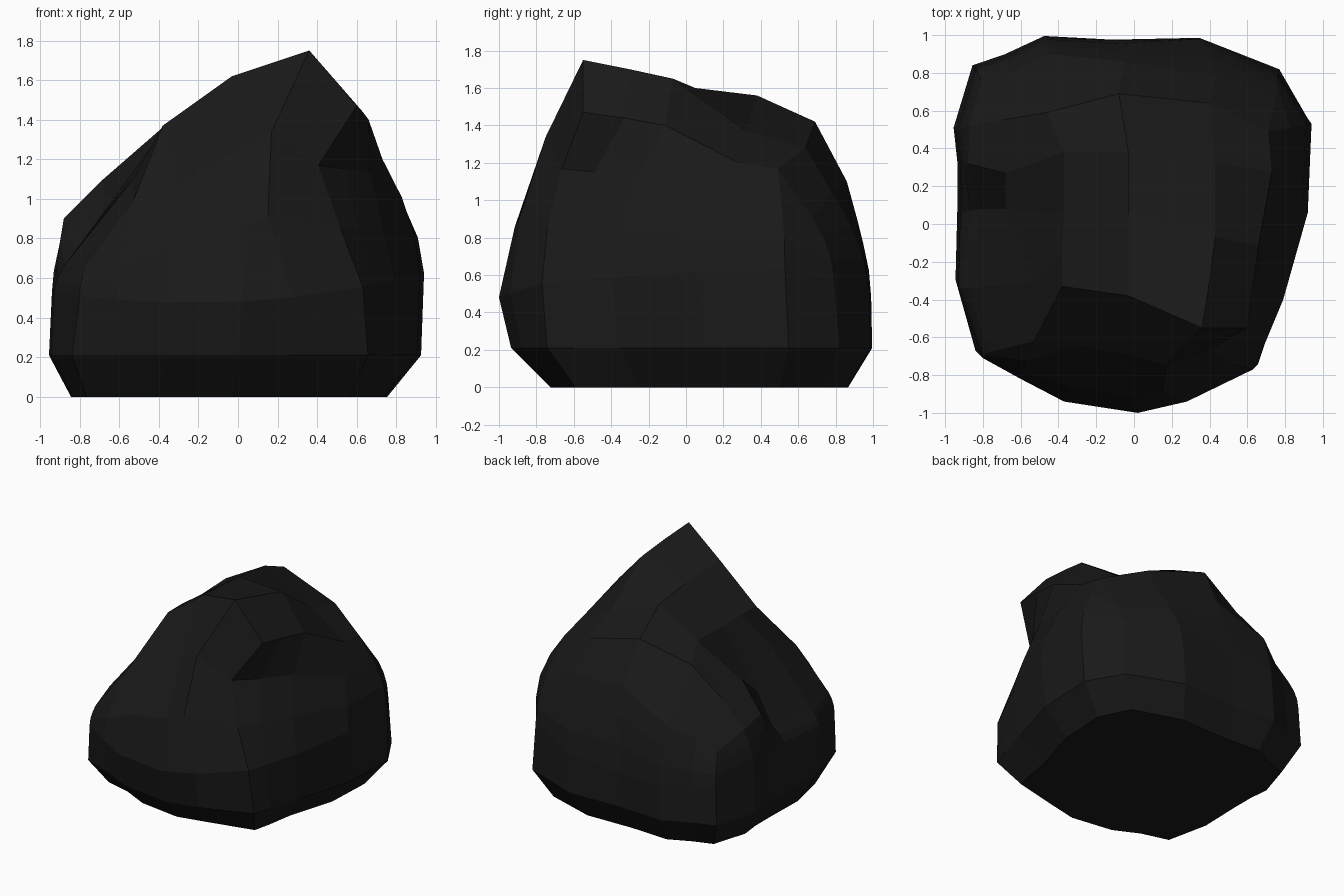
import bpy, bmesh

if "Cube" in bpy.data.objects:
    bpy.data.objects.remove(bpy.data.objects["Cube"])

N = 6  # the crown is an N x N patch, the walls hang from its border

# Widest outline of the rock, counter-clockwise from the front left corner (5 spans per side)
girth = [(-.80, -.71), (-.60, -.82), (-.37, -.94), (.02, -1.0), (.28, -.94),
         (.63, -.77), (.69, -.64), (.79, -.40), (.92, .06), (.94, .53),
         (.76, .79), (.36, .98), (-.10, .97), (-.46, .99), (-.67, .89),
         (-.84, .83), (-.94, .49), (-.92, .30), (-.92, .06), (-.93, -.34)]

# Crown: rows run front to back, columns left to right
crown = [
    [(-.77, -.68, .66), (-.53, -.62, .99), (-.38, -.33, 1.37), (-.03, -.38, 1.62), (.36, -.55, 1.75), (.60, -.55, 1.47)],
    [(-.88, -.34, .66), (-.53, -.31, 1.10), (-.38, -.15, 1.37), (-.03, -.15, 1.61), (.40, -.30, 1.70), (.63, -.33, 1.44)],
    [(-.81, .08, .70), (-.68, .08, .93), (-.37, .06, 1.36), (-.03, .05, 1.60), (.43, -.07, 1.65), (.66, -.11, 1.40)],
    [(-.88, .32, .90), (-.68, .27, 1.10), (-.37, .38, 1.37), (-.03, .38, 1.56), (.43, .32, 1.37), (.73, .28, 1.20)],
    [(-.87, .52, .85), (-.70, .55, 1.06), (-.46, .59, 1.28), (-.08, .69, 1.42), (.40, .64, 1.28), (.71, .49, 1.17)],
    [(-.81, .76, .75), (-.65, .80, .83), (-.46, .90, .92), (-.05, .86, 1.10), (.44, .78, 1.04), (.75, .68, .90)],
]
K = N - 1
border = ([(0, c) for c in range(K)] + [(r, K) for r in range(K)] +
          [(K, c) for c in range(K, 0, -1)] + [(r, 0) for r in range(K, 0, -1)])

# Sideways chips in the front face and right flank, on the lower and upper wall ring
chips = {.33: {2: .03, 4: -.14, 5: -.11, 6: -.08, 7: -.04},
         .67: {2: .08, 4: -.15, 5: -.21, 6: -.12, 7: -.06}}
# Foot corners that stick out further (index: outward x, y)
feet = {0: (-.04, -.03), 5: (.07, -.05), 6: (.05, -.02), 10: (.04, .03)}

bm = bmesh.new()


def foot(sx, ox, sy, oy, z, spread):
    """Scaled copy of the girth with the foot corners spread outward."""
    pts = []
    for i, (x, y) in enumerate(girth):
        fx, fy = feet.get(i, (0, 0))
        pts.append((x * sx + ox + fx * spread, y * sy + oy + fy * spread, z))
    return pts


def add_ring(points):
    return [bm.verts.new(p) for p in points]


def wall(t):
    """Ring between the girth (t = 0) and the crown border (t = 1), bulging outward."""
    pts, s = [], t ** 1.8
    for i, ((x, y), (r, c)) in enumerate(zip(girth, border)):
        cx, cy, cz = crown[r][c]
        z = .48 + .11 * x * x + .05 * x
        pts.append((x + (cx - x) * s + chips.get(t, {}).get(i, 0),
                    y + (cy - y) * s, z + (cz - z) * t))
    return pts


grid = [[bm.verts.new(p) for p in row] for row in crown]
rings = [
    add_ring(foot(.85, -.045, .80, .075, 0, 1)),
    add_ring(foot(1, -.015, .97, .035, .21, .6)),
    add_ring(wall(0)),
    add_ring(wall(.33)),
    add_ring(wall(.67)),
    [grid[r][c] for r, c in border],
]

# Underside, side walls and crown faces
bm.faces.new(rings[0][::-1])
count = len(girth)
for low, high in zip(rings, rings[1:]):
    for i in range(count):
        j = (i + 1) % count
        bm.faces.new((low[i], low[j], high[j], high[i]))
for r in range(K):
    for c in range(K):
        bm.faces.new((grid[r][c], grid[r][c + 1], grid[r + 1][c + 1], grid[r + 1][c]))
bmesh.ops.recalc_face_normals(bm, faces=bm.faces[:])

mesh = bpy.data.meshes.new("rock")
bm.to_mesh(mesh)
bm.free()
rock = bpy.data.objects.new("rock", mesh)
bpy.context.collection.objects.link(rock)

# Dark stone
stone = bpy.data.materials.new("dark_stone")
stone.diffuse_color = (.01, .01, .01, 1)
stone.use_nodes = True
stone.node_tree.nodes["Principled BSDF"].inputs["Base Color"].default_value = stone.diffuse_color
mesh.materials.append(stone)
